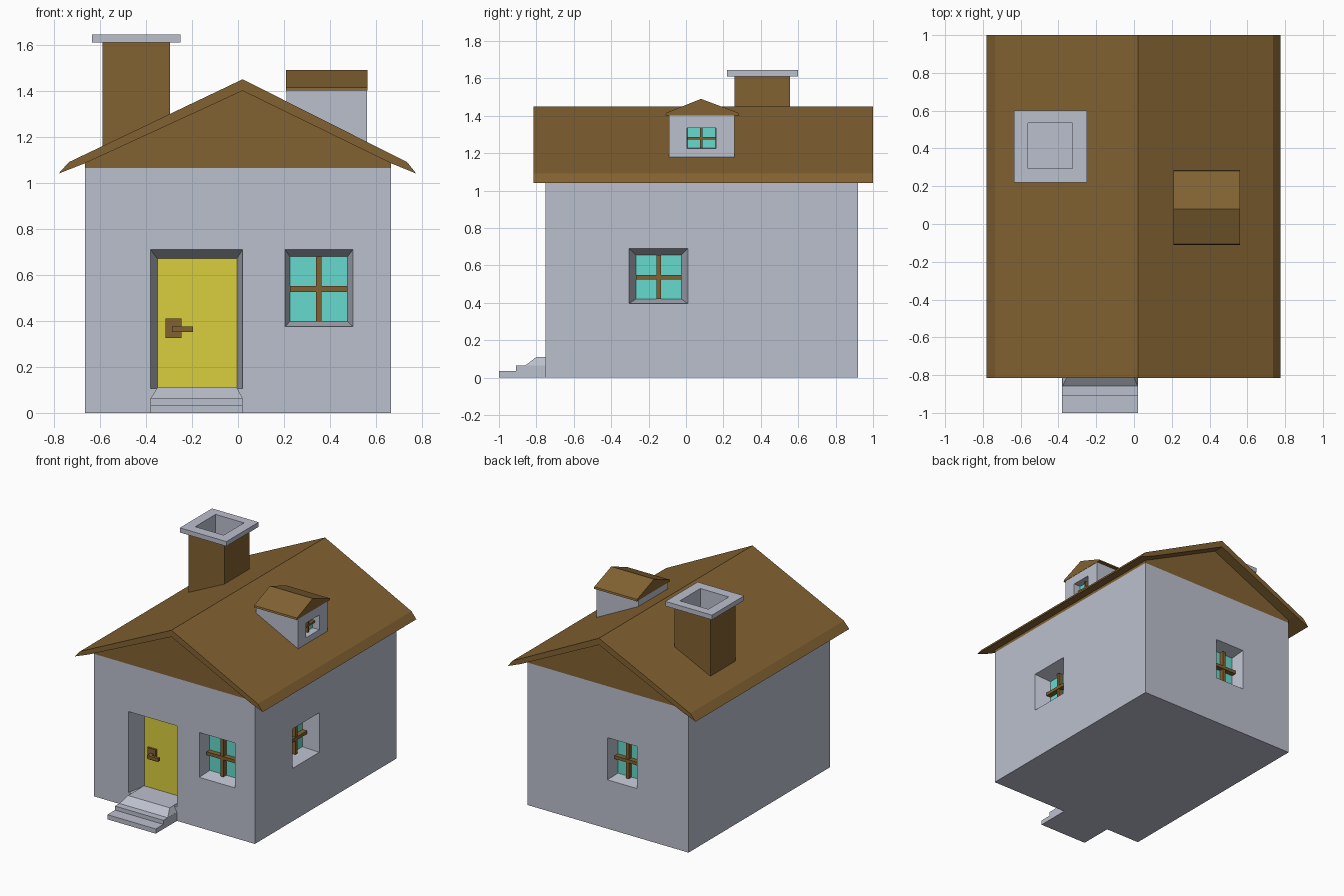
import bpy, bmesh
from mathutils import Vector

if "Cube" in bpy.data.objects:
    bpy.data.objects.remove(bpy.data.objects["Cube"])


def material(name, rgb):
    m = bpy.data.materials.new(name)
    m.diffuse_color = (*rgb, 1)
    m.use_nodes = True
    m.node_tree.nodes["Principled BSDF"].inputs["Base Color"].default_value = m.diffuse_color
    return m


GREY = material("wall_grey", (0.50, 0.53, 0.61))
BROWN = material("roof_brown", (0.225, 0.122, 0.032))
TEAL = material("glass_teal", (0.135, 0.70, 0.61))
YELLOW = material("door_yellow", (0.70, 0.62, 0.05))


def loft(name, a, b, mat):
    """Closed solid between two matching outlines."""
    bm = bmesh.new()
    va = [bm.verts.new(p) for p in a]
    vb = [bm.verts.new(p) for p in b]
    n = len(va)
    bm.faces.new(va)
    bm.faces.new(vb)
    for i in range(n):
        j = (i + 1) % n
        bm.faces.new((va[i], va[j], vb[j], vb[i]))
    bmesh.ops.recalc_face_normals(bm, faces=bm.faces)
    me = bpy.data.meshes.new(name)
    bm.to_mesh(me)
    bm.free()
    me.materials.append(mat)
    ob = bpy.data.objects.new(name, me)
    bpy.context.collection.objects.link(ob)
    return ob


def rect(x0, x1, y0, y1):
    return [(x0, y0), (x1, y0), (x1, y1), (x0, y1)]


def box(name, x, y, z, mat):
    r = rect(*x, *y)
    return loft(name, [(*p, z[0]) for p in r], [(*p, z[1]) for p in r], mat)


def cut(target, cutter):
    cutter.hide_render = True
    cutter.hide_set(True)
    m = target.modifiers.new("cut", "BOOLEAN")
    m.operation = "DIFFERENCE"
    m.solver = "EXACT"
    m.material_mode = "TRANSFER"
    m.object = cutter


# Mapping from wall coordinates (across, up, depth inward) to the model
SIDES = {
    "front": lambda u, z, d: (u, -0.75 + d, z),
    "right": lambda u, z, d: (0.665 - d, u, z),
    "back": lambda u, z, d: (u, 0.92 - d, z),
    "dormer": lambda u, z, d: (0.56 - d, u, z),
}


def slab(name, side, r, d0, d1, mat):
    f = SIDES[side]
    return loft(name, [f(*p, d0) for p in rect(*r)], [f(*p, d1) for p in rect(*r)], mat)


def recess(name, target, side, outer, inner, depth, pane_mat):
    """Tapered opening in a wall, with a thin pane at its back."""
    f = SIDES[side]
    k = 0.2  # carry the taper a little way outside the wall
    over = [o + (o - i) * k for o, i in zip(outer, inner)]
    cutter = loft(name + "_cutter", [f(*p, -k * depth) for p in rect(*over)],
                  [f(*p, depth) for p in rect(*inner)], GREY)
    cut(target, cutter)
    slab(name + "_pane", side, inner, depth - 0.006, depth + 0.002, pane_mat)


def window(name, target, side, outer, inner, depth, bar=0.024, proud=0.04):
    recess(name, target, side, outer, inner, depth, TEAL)
    u, z = (inner[0] + inner[1]) / 2, (inner[2] + inner[3]) / 2
    h = bar / 2
    slab(name + "_upright_bar", side, (u - h, u + h, inner[2], inner[3]),
         depth - proud, depth, BROWN)
    slab(name + "_cross_bar", side, (inner[0], inner[1], z - h, z + h),
         depth - proud * 1.1, depth, BROWN)


# House walls, with brown gables above
walls = box("walls", (-0.665, 0.665), (-0.75, 0.92), (0, 1.065), GREY)
gable = [(-0.665, 1.065), (0.665, 1.065), (0.665, 1.10), (0.02, 1.42), (-0.665, 1.10)]
loft("gables", [(x, -0.75, z) for x, z in gable], [(x, 0.92, z) for x, z in gable], BROWN)

# Main roof with turned-down eaves
roof = [(-0.78, 1.04), (-0.735, 1.09), (0.02, 1.45), (0.735, 1.09), (0.775, 1.04),
        (0.665, 1.085), (0.02, 1.40), (-0.665, 1.085)]
loft("roof", [(x, -0.815, z) for x, z in roof], [(x, 1.0, z) for x, z in roof], BROWN)

# Door, handle and windows
recess("door", walls, "front", (-0.38, 0.02, 0.105, 0.71), (-0.35, -0.005, 0.105, 0.67), 0.15, YELLOW)
slab("handle_plate", "front", (-0.315, -0.245, 0.325, 0.41), 0.128, 0.15, BROWN)
slab("handle_stem", "front", (-0.287, -0.262, 0.351, 0.375), 0.095, 0.13, BROWN)
slab("handle_lever", "front", (-0.287, -0.195, 0.351, 0.375), 0.085, 0.108, BROWN)
window("front_window", walls, "front", (0.205, 0.50, 0.375, 0.71), (0.225, 0.477, 0.397, 0.68), 0.10)
window("right_window", walls, "right", (-0.305, 0.01, 0.395, 0.69), (-0.268, -0.025, 0.42, 0.655), 0.12)
window("back_window", walls, "back", (-0.24, 0.005, 0.365, 0.68), (-0.22, -0.015, 0.385, 0.65), 0.10)

# Front steps with a sloped threshold
sx = (-0.38, 0.02)
box("lower_step", sx, (-1.0, -0.745), (0, 0.035), GREY)
box("upper_step", sx, (-0.91, -0.746), (0, 0.065), GREY)
loft("threshold", [(*p, 0.064) for p in rect(*sx, -0.86, -0.61)],
     [(*p, 0.11) for p in rect(-0.35, -0.005, -0.80, -0.61)], GREY)

# Chimney with a hollow cap
shaft = box("chimney", (-0.59, -0.295), (0.26, 0.555), (1.10, 1.615), BROWN)
cap = box("chimney_cap", (-0.635, -0.25), (0.22, 0.60), (1.61, 1.645), GREY)
flue = box("flue_cutter", (-0.56, -0.325), (0.295, 0.535), (1.30, 1.75), GREY)
cut(shaft, flue)
cut(cap, flue)

# Dormer
dormer = box("dormer_walls", (0.21, 0.56), (-0.09, 0.26), (1.13, 1.405), GREY)
window("dormer_window", dormer, "dormer", (0.005, 0.16, 1.225, 1.335),
       (0.007, 0.158, 1.227, 1.333), 0.06, bar=0.014, proud=0.025)
cover = [(-0.11, 1.402), (-0.106, 1.415), (0.08, 1.49), (0.281, 1.415), (0.285, 1.402)]
loft("dormer_roof", [(0.208, y, z) for y, z in cover], [(0.562, y, z) for y, z in cover], BROWN)
